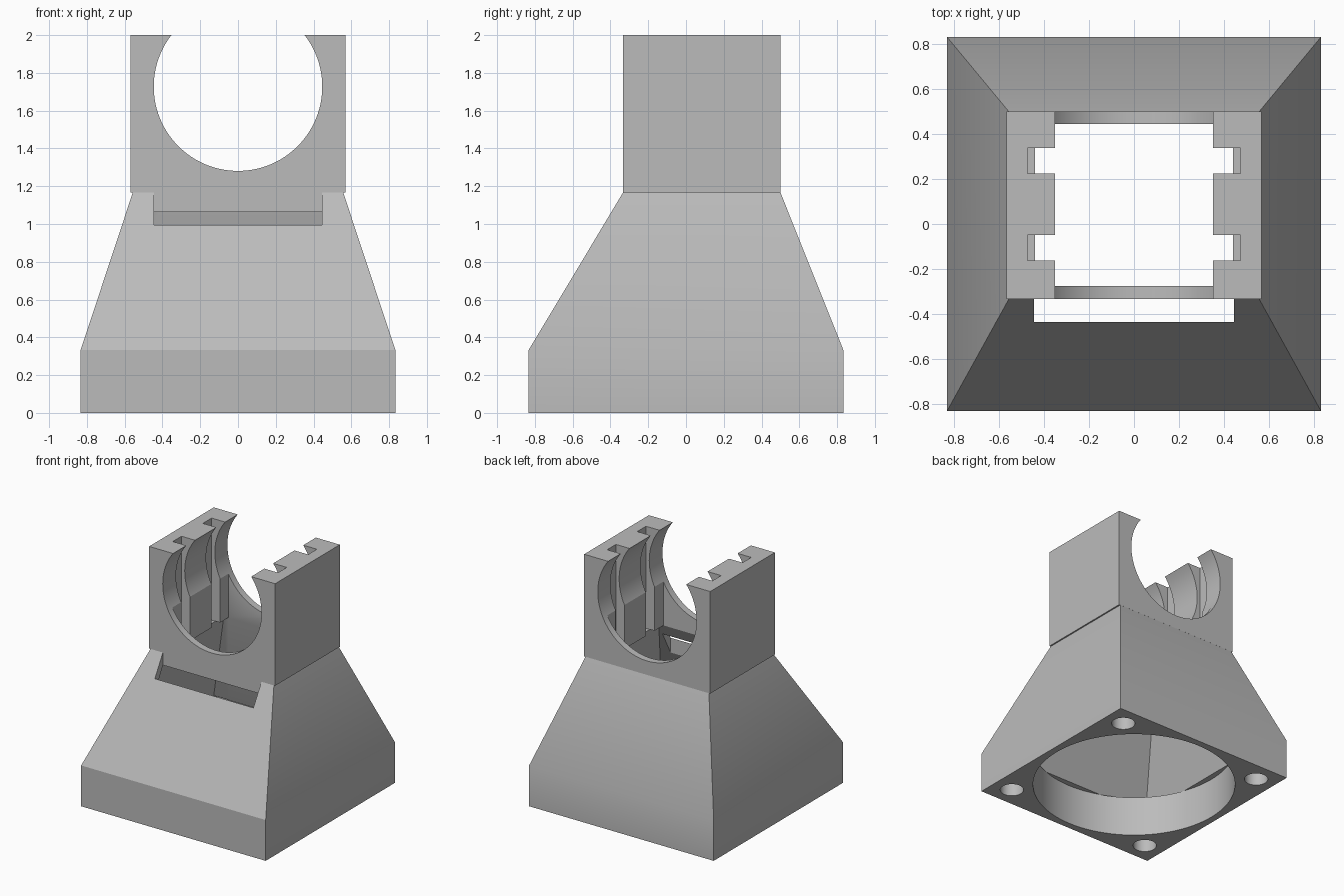
import bpy, bmesh, math
from mathutils import Matrix

if "Cube" in bpy.data.objects:
    bpy.data.objects.remove(bpy.data.objects["Cube"])

grey = bpy.data.materials.new("plain grey")
grey.use_nodes = True
COLOR = (0.5, 0.5, 0.5, 1)
grey.diffuse_color = COLOR
grey.node_tree.nodes["Principled BSDF"].inputs["Base Color"].default_value = COLOR


def finish(name, bm):
    bmesh.ops.recalc_face_normals(bm, faces=bm.faces)
    mesh = bpy.data.meshes.new(name)
    bm.to_mesh(mesh)
    bm.free()
    mesh.materials.append(grey)
    obj = bpy.data.objects.new(name, mesh)
    bpy.context.collection.objects.link(obj)
    return obj


def loft(name, rings):
    """Stack rectangles (half width, front y, back y, z) into a closed solid."""
    bm = bmesh.new()
    loops = [[bm.verts.new(p) for p in ((-w, a, z), (w, a, z), (w, b, z), (-w, b, z))]
             for w, a, b, z in rings]
    bm.faces.new(loops[0])
    bm.faces.new(loops[-1])
    for low, high in zip(loops, loops[1:]):
        for i in range(4):
            j = (i + 1) % 4
            bm.faces.new((low[i], low[j], high[j], high[i]))
    return finish(name, bm)


def box(name, w, front, back, low, high):
    return loft(name, [(w, front, back, low), (w, front, back, high)])


def cylinder(name, radius, depth, center, along_y=False, sides=96):
    bm = bmesh.new()
    turn = Matrix.Rotation(math.pi / 2, 4, "X") if along_y else Matrix()
    bmesh.ops.create_cone(bm, cap_ends=True, segments=sides, radius1=radius, radius2=radius,
                          depth=depth, matrix=Matrix.Translation(center) @ turn)
    return finish(name, bm)


BASE, NECK = 0.333, 1.167
FRONT, BACK = -0.333, 0.5
IN_FRONT, IN_BACK = -0.277, 0.445

# Outer shell: square base, tapered funnel, slightly wider clamp block
duct = loft("fan_duct", [
    (0.833, -0.833, 0.833, 0), (0.833, -0.833, 0.833, BASE),
    (0.557, FRONT, BACK, NECK),
    (0.569, FRONT - 0.0005, BACK + 0.0005, NECK),
    (0.569, FRONT - 0.0005, BACK + 0.0005, 2)])

# Hollow interior: round inlet, tapered passage, chamber below the bore
cutters = [
    cylinder("inlet_cutter", 0.777, 0.534, (0, 0, BASE - 0.266)),
    loft("funnel_cutter", [(0.73, -0.73, 0.73, BASE), (0.44, IN_FRONT, IN_BACK, NECK + 0.001)]),
    box("chamber_cutter", 0.398, IN_FRONT, IN_BACK, 1.1, 1.62),
    cylinder("bore_cutter", 0.446, 2, (0, 0, 1.727), along_y=True, sides=128),
    # Air outlet on the front slope
    box("outlet_cutter", 0.445, -0.437, FRONT, 0.8, 1.17)]

# Cooling fin grooves
for y in (-0.163, 0.225):
    cutters.append(box("groove_cutter", 0.475, y, y + 0.113, NECK, 2.2))

# Screw holes in the base corners
for x in (-0.667, 0.667):
    for y in (-0.667, 0.667):
        cutters.append(cylinder("screw_hole_cutter", 0.09, 0.434, (x, y, BASE - 0.216), sides=32))

bpy.context.view_layer.objects.active = duct
for cutter in cutters:
    cutter.hide_render = True
    mod = duct.modifiers.new("cut", "BOOLEAN")
    mod.operation = "DIFFERENCE"
    mod.solver = "EXACT"
    mod.object = cutter
    bpy.ops.object.modifier_apply(modifier=mod.name)
    bpy.data.objects.remove(cutter)

# Smooth round walls, crisp edges
bpy.ops.object.select_all(action="DESELECT")
duct.select_set(True)
bpy.ops.object.shade_smooth_by_angle(angle=math.radians(25))
